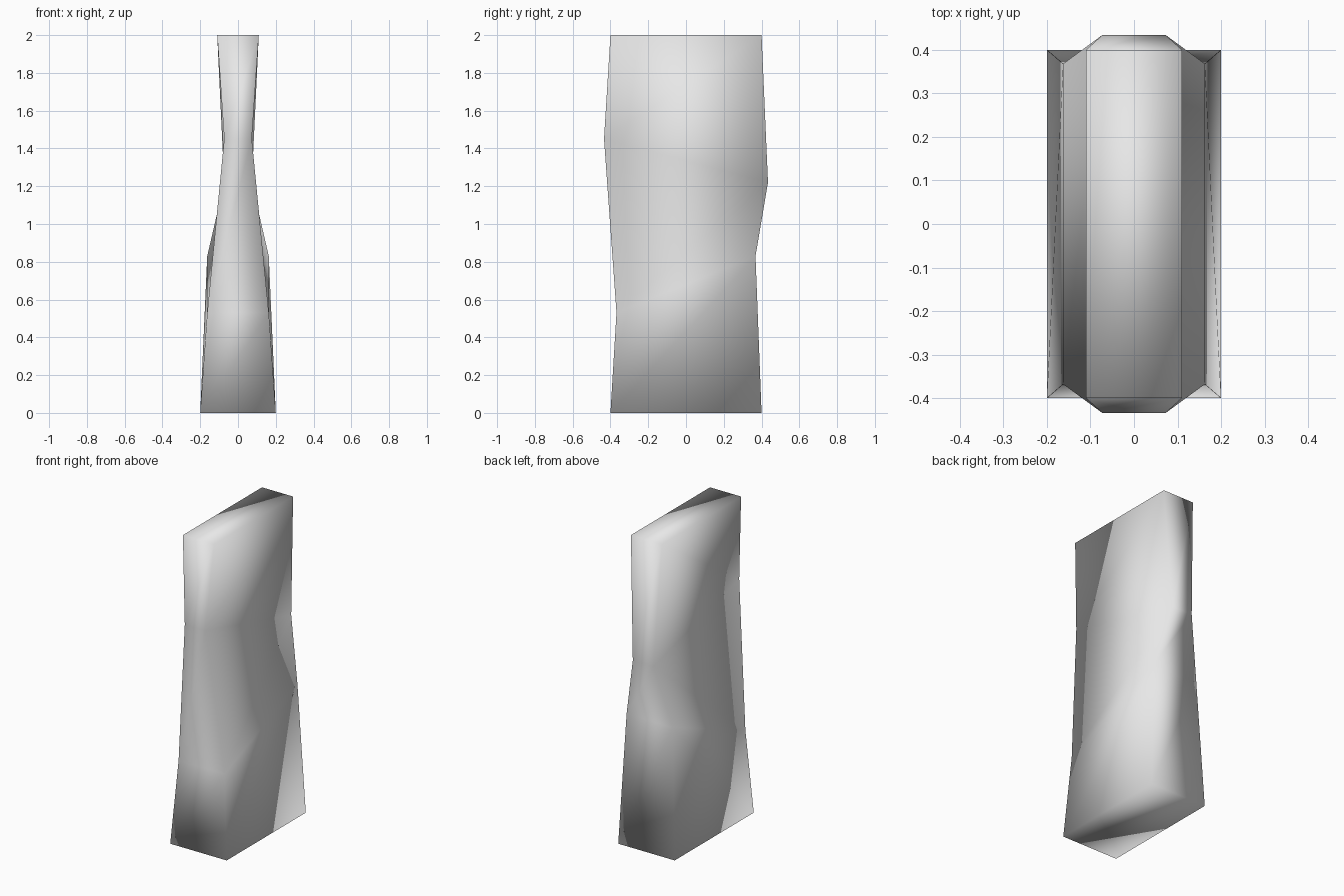
import bpy
import bmesh

cube = bpy.data.objects.get("Cube")
if cube:
    bpy.data.objects.remove(cube, do_unlink=True)

grey = bpy.data.materials.new("light_grey")
grey.use_nodes = True
colour = (0.8, 0.8, 0.8, 1.0)
grey.diffuse_color = colour
grey.node_tree.nodes["Principled BSDF"].inputs["Base Color"].default_value = colour

# Rectangular sections: half width, half depth, front height, back height
sections = [
    (0.20, 0.40, 0.00, 0.00),    # foot
    (0.163, 0.368, 0.53, 0.83),  # tilted shoulder
    (0.073, 0.434, 1.45, 1.22),  # tilted waist
    (0.11, 0.40, 2.00, 2.00),    # top
]

# Loft the four-sided pillar through the sections
bm = bmesh.new()
rings = []
for w, d, front, back in sections:
    corners = [(-w, -d, front), (w, -d, front), (w, d, back), (-w, d, back)]
    rings.append([bm.verts.new(c) for c in corners])

for low, high in zip(rings, rings[1:]):
    bm.faces.new((low[0], low[1], high[1], high[0]))  # front
    bm.faces.new((low[2], low[3], high[3], high[2]))  # back
    # Twisted sides, split from lower front to upper back
    bm.faces.new((low[1], low[2], high[2]))
    bm.faces.new((low[1], high[2], high[1]))
    bm.faces.new((low[0], high[3], low[3]))
    bm.faces.new((low[0], high[0], high[3]))

# End caps
bm.faces.new(rings[0][::-1])
bm.faces.new(rings[-1])

# Soft shading over the whole pillar, including its ends
for face in bm.faces:
    face.smooth = True
bm.normal_update()

mesh = bpy.data.meshes.new("tapered_pillar")
bm.to_mesh(mesh)
bm.free()
mesh.materials.append(grey)
pillar = bpy.data.objects.new("tapered_pillar", mesh)
bpy.context.collection.objects.link(pillar)
